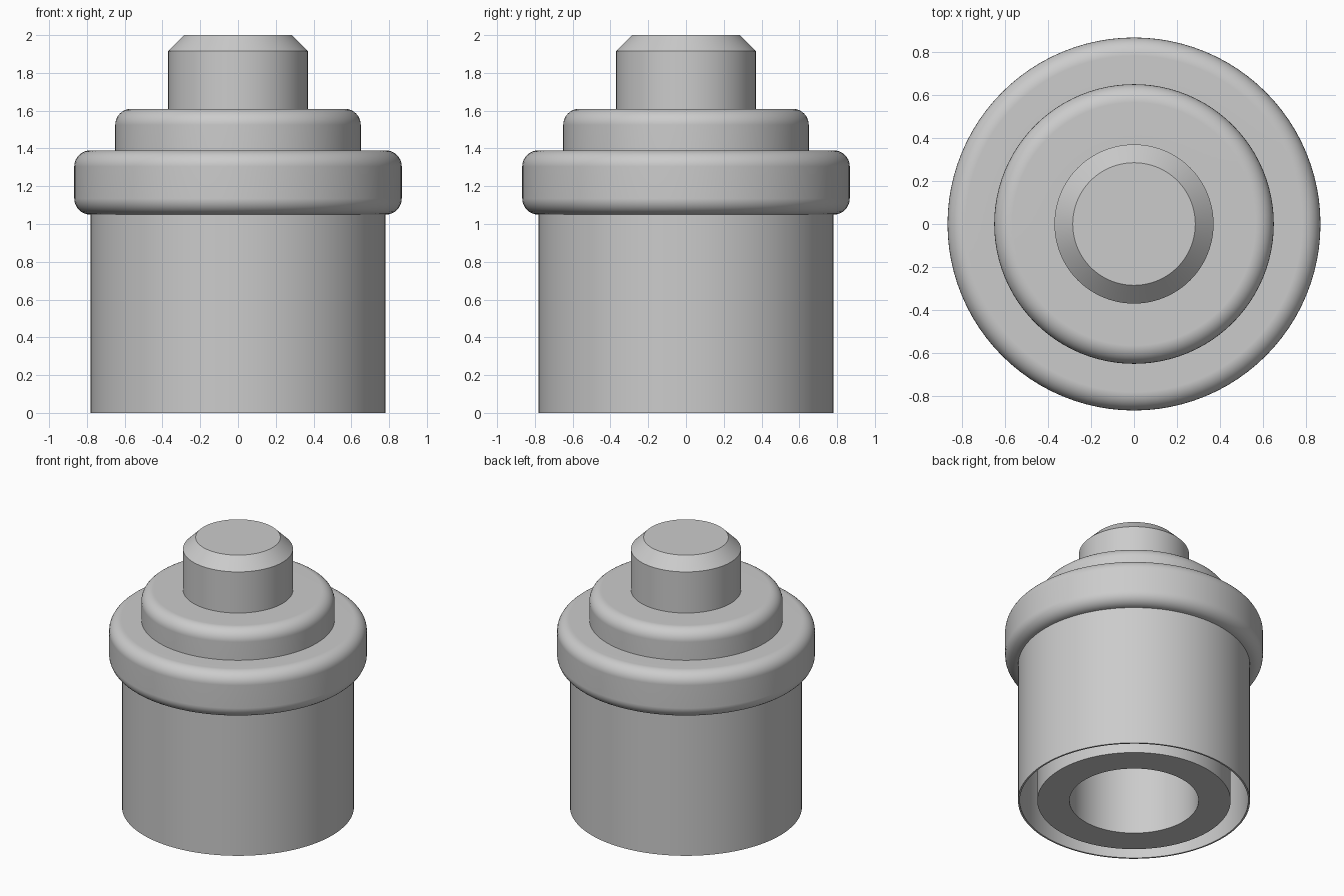
import bpy, bmesh, math

if "Cube" in bpy.data.objects:
    bpy.data.objects.remove(bpy.data.objects["Cube"])

SEGMENTS = 96

grey = bpy.data.materials.new("plain grey")
grey.diffuse_color = (0.6, 0.6, 0.6, 1)
grey.use_nodes = True
grey.node_tree.nodes["Principled BSDF"].inputs["Base Color"].default_value = grey.diffuse_color


def fillet(cx, cz, r, start, end, steps=8):
    """Arc of profile points (radius, z) between two angles in degrees."""
    return [(cx + r * math.cos(math.radians(start + (end - start) * i / steps)),
             cz + r * math.sin(math.radians(start + (end - start) * i / steps)))
            for i in range(steps + 1)]


def lathe(name, profile):
    """Spin a (radius, z) profile around z."""
    bm = bmesh.new()
    verts = [bm.verts.new((r, 0, z)) for r, z in profile]
    edges = [bm.edges.new(pair) for pair in zip(verts, verts[1:])]
    bmesh.ops.spin(bm, geom=verts + edges, cent=(0, 0, 0), axis=(0, 0, 1),
                   angle=math.tau, steps=SEGMENTS, use_merge=True)
    bmesh.ops.remove_doubles(bm, verts=bm.verts, dist=1e-5)
    bmesh.ops.recalc_face_normals(bm, faces=bm.faces)
    mesh = bpy.data.meshes.new(name)
    bm.to_mesh(mesh)
    bm.free()
    mesh.materials.append(grey)
    obj = bpy.data.objects.new(name, mesh)
    bpy.context.collection.objects.link(obj)
    bpy.ops.object.select_all(action='DESELECT')
    obj.select_set(True)
    bpy.context.view_layer.objects.active = obj
    bpy.ops.object.shade_smooth_by_angle(angle=math.radians(30))
    weighted = obj.modifiers.new("flat tops", 'WEIGHTED_NORMAL')
    weighted.keep_sharp = True
    return obj


F = 0.085  # fillet radius

# Thin outer sleeve with the rounded collar around its top
lathe("sleeve_and_collar",
      [(0.65, 1.05), (0.768, 1.05), (0.768, 0), (0.78, 0), (0.78, 1.05)]
      + fillet(0.867 - F, 1.05 + F, F, -90, 0)
      + fillet(0.867 - F, 1.39 - F, F, 0, 90)
      + [(0.65, 1.39)])

# Hollow inner core, rising through the collar to a rounded shoulder
lathe("inner_core",
      [(0, 1.2), (0.434, 1.2), (0.434, 0), (0.65, 0), (0.65, 1.39)]
      + fillet(0.65 - F, 1.61 - F, F, 0, 90)
      + [(0.37, 1.61)])

# Chamfered pin on top
lathe("top_pin", [(0.37, 1.61), (0.37, 1.915), (0.285, 2), (0, 2)])
